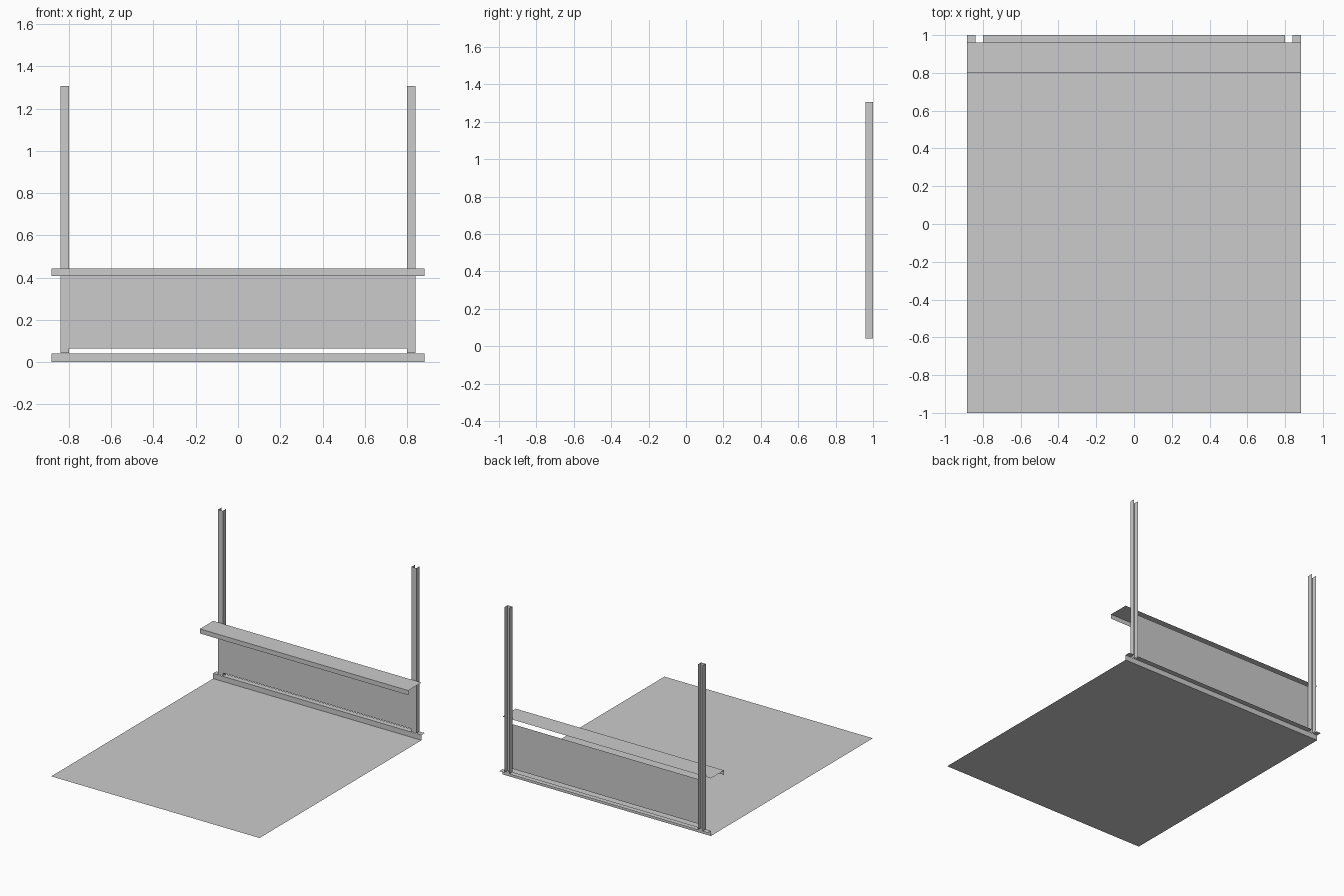
import bpy

if "Cube" in bpy.data.objects:
    bpy.data.objects.remove(bpy.data.objects["Cube"])

W = 0.883            # half width of floor and shelf
BACK, WALL = 1.0, 0.96
IN, OUT = 0.80, 0.84  # inner and outer faces of the uprights


def sheet(name, profile, direction):
    """Sweep an open profile along a direction into a thin sheet."""
    n = len(profile)
    dx, dy, dz = direction
    verts = profile + [(x + dx, y + dy, z + dz) for x, y, z in profile]
    faces = [(i, i + n, i + n + 1, i + 1) for i in range(n - 1)]
    mesh = bpy.data.meshes.new(name)
    mesh.from_pydata(verts, [], faces)
    obj = bpy.data.objects.new(name, mesh)
    bpy.context.collection.objects.link(obj)
    return obj


def along_x(name, yz, x0, x1):
    return sheet(name, [(x0, y, z) for y, z in yz], (x1 - x0, 0, 0))


# floor with the raised riser at its back edge
along_x("floor", [(-1, 0), (WALL, 0)], -W, W)
along_x("riser", [(WALL, 0), (WALL, 0.04)], -W, W)

# ledge on top of the riser, interrupted at the uprights
ledge = [(WALL, 0.04), (BACK, 0.04)]
for name, x0, x1 in (("ledge_left", -W, -OUT), ("ledge_middle", -IN, IN),
                     ("ledge_right", OUT, W)):
    along_x(name, ledge, x0, x1)

# back panel between the uprights
along_x("back_panel", [(WALL, 0.065), (WALL, 0.407)], -IN, IN)

# shelf with a folded front lip
along_x("shelf", [(0.80, 0.407), (0.80, 0.442), (WALL, 0.442)], -W, W)

# channel uprights, open to the back
for name, s in (("upright_left", -1), ("upright_right", 1)):
    channel = [(s * IN, BACK, 0.042), (s * IN, WALL, 0.042),
               (s * OUT, WALL, 0.042), (s * OUT, BACK, 0.042)]
    sheet(name, channel, (0, 0, 1.265))
